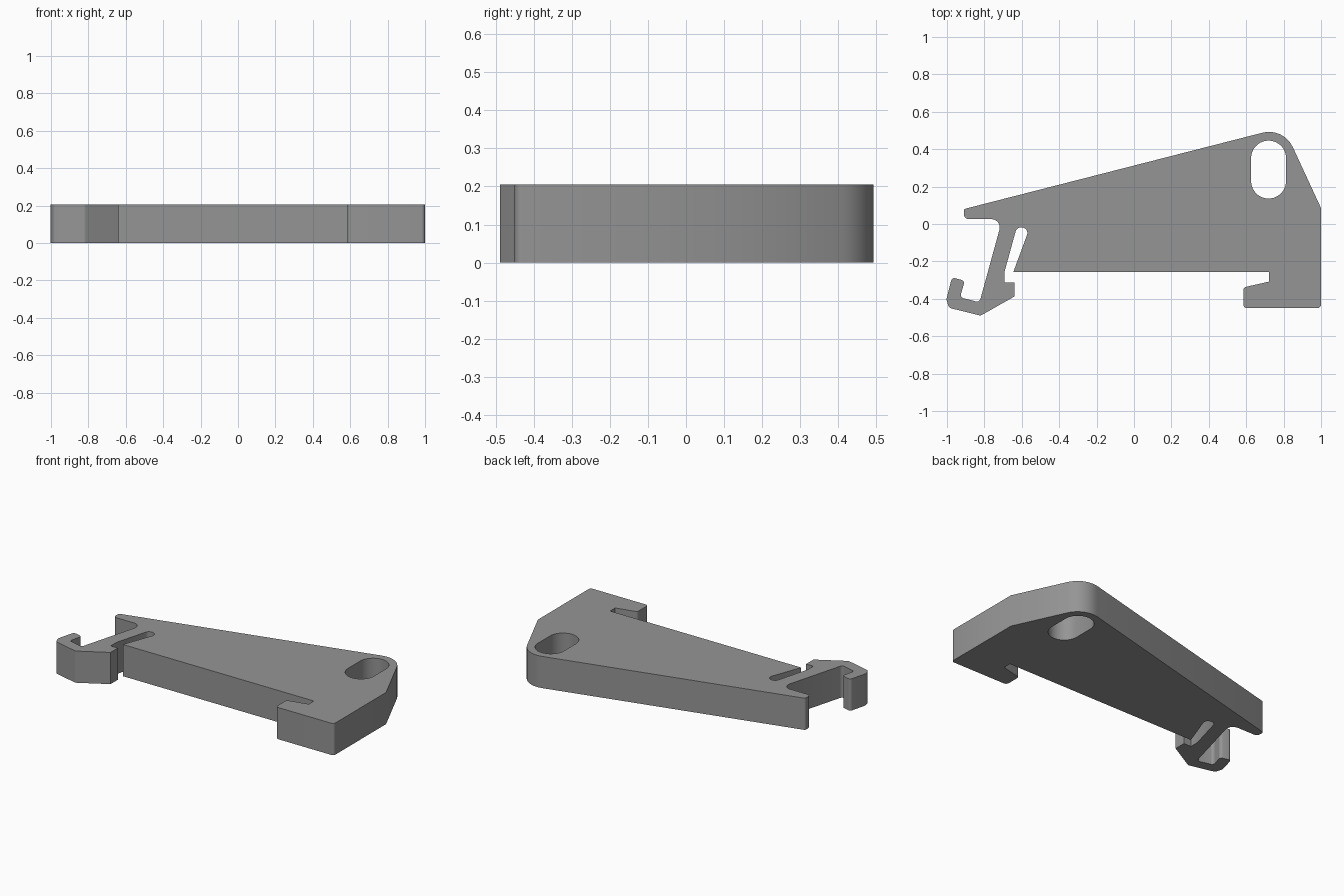
import bpy, bmesh, math
from mathutils import Vector

if "Cube" in bpy.data.objects:
    bpy.data.objects.remove(bpy.data.objects["Cube"])

THICKNESS = 0.205


def rounded(corners, steps=8):
    """Closed outline from (x, y, radius) corners, each replaced by an arc."""
    pts = []
    n = len(corners)
    for i, (x, y, r) in enumerate(corners):
        p = Vector((x, y))
        if r == 0:
            pts.append(p)
            continue
        a = (Vector(corners[i - 1][:2]) - p).normalized()
        b = (Vector(corners[(i + 1) % n][:2]) - p).normalized()
        half = a.angle(b) / 2
        centre = p + (a + b).normalized() * (r / math.sin(half))
        reach = r / math.tan(half)
        start, end = p + a * reach - centre, p + b * reach - centre
        sweep = start.angle(end)
        for k in range(steps + 1):
            t = k / steps
            pts.append(centre + (start * math.sin((1 - t) * sweep)
                                 + end * math.sin(t * sweep)) / math.sin(sweep))
    return pts


# Bracket outline
outline = rounded([
    # right side and rounded peak
    (1.0, -0.45, 0.02), (1.0, 0.085, 0), (0.8, 0.517, 0.14),
    # tip of the sloping back edge
    (-0.909, 0.08, 0.012), (-0.909, 0.026, 0.025),
    # spring arm and its hook
    (-0.704, 0.026, 0.045), (-0.826, -0.419, 0.02), (-0.93, -0.392, 0.018),
    (-0.905, -0.304, 0.018), (-0.973, -0.285, 0.018), (-1.003, -0.402, 0.02),
    (-0.99, -0.448, 0.03), (-0.82, -0.49, 0.02), (-0.64, -0.388, 0),
    (-0.64, -0.313, 0), (-0.692, -0.313, 0), (-0.692, -0.255, 0),
    # relief slot beside the arm
    (-0.627, -0.018, 0.03), (-0.557, -0.018, 0.03), (-0.645, -0.256, 0),
    # fixed jaw
    (0.722, -0.256, 0), (0.722, -0.308, 0), (0.585, -0.339, 0.018),
    (0.585, -0.45, 0.02),
])

# Elongated hole
hole = []
for k in range(32):
    a = math.tau * (k + 0.5) / 32
    y = 0.291 + math.copysign(0.0615, math.sin(a)) + 0.0935 * math.sin(a)
    hole.append(Vector((0.7195 + 0.0935 * math.cos(a), y)))

# Fill the profile and extrude it
bm = bmesh.new()
for loop in (outline, hole):
    vs = [bm.verts.new((p.x, p.y, 0)) for p in loop]
    for i, v in enumerate(vs):
        bm.edges.new((vs[i - 1], v))
bmesh.ops.triangle_fill(bm, use_beauty=True, use_dissolve=False, edges=bm.edges[:])
ext = bmesh.ops.extrude_face_region(bm, geom=bm.faces[:], use_keep_orig=True)
bmesh.ops.translate(bm, vec=(0, 0, THICKNESS),
                    verts=[g for g in ext["geom"] if isinstance(g, bmesh.types.BMVert)])
bmesh.ops.recalc_face_normals(bm, faces=bm.faces[:])
mesh = bpy.data.meshes.new("clip_bracket")
bm.to_mesh(mesh)
bm.free()

grey = bpy.data.materials.new("mid grey")
grey.diffuse_color = (0.3, 0.3, 0.3, 1)
grey.use_nodes = True
grey.node_tree.nodes["Principled BSDF"].inputs["Base Color"].default_value = grey.diffuse_color
mesh.materials.append(grey)

bracket = bpy.data.objects.new("clip_bracket", mesh)
bpy.context.collection.objects.link(bracket)
bpy.context.view_layer.objects.active = bracket
bracket.select_set(True)
bpy.ops.object.shade_smooth_by_angle(angle=math.radians(30))
